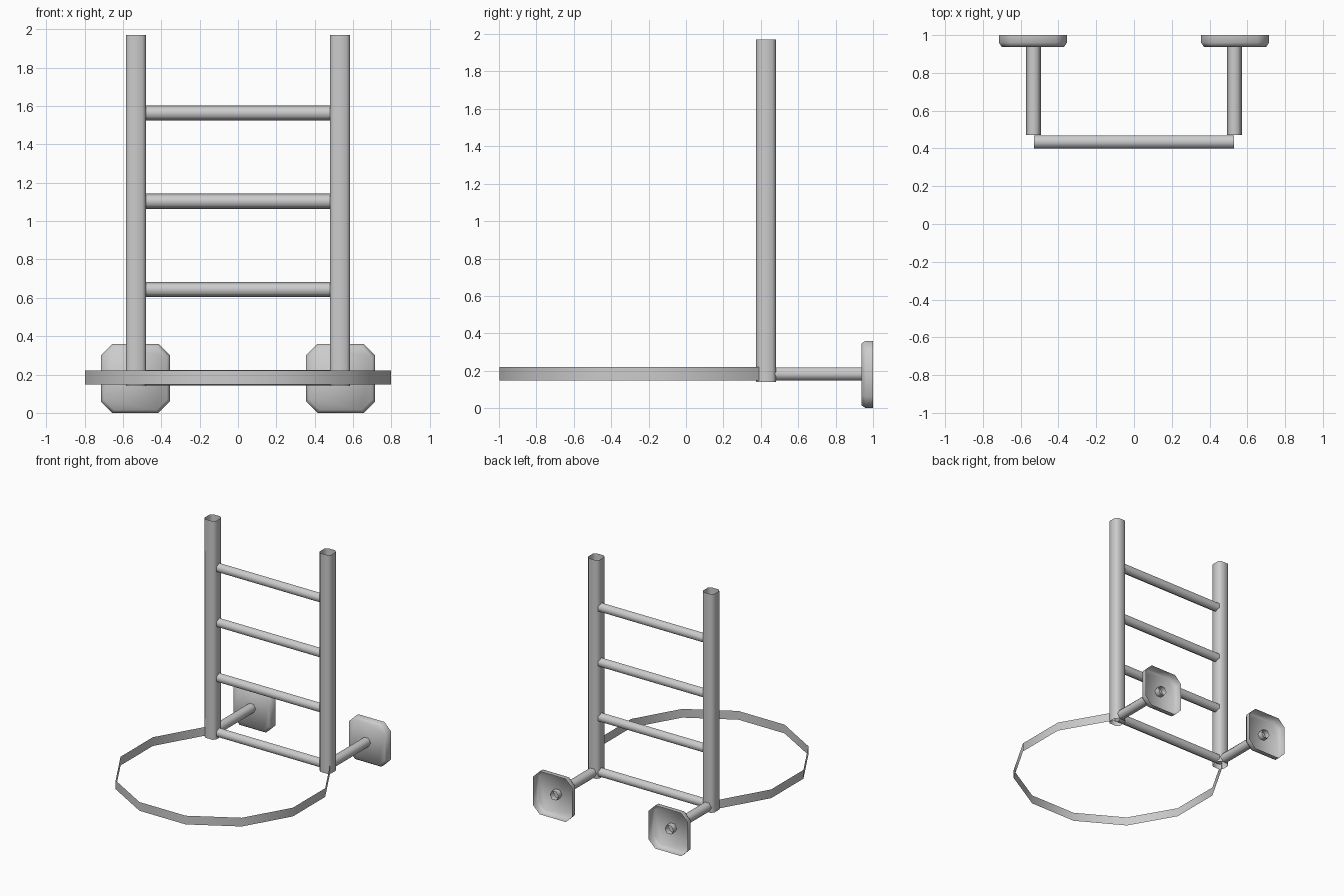
import bpy, math
from mathutils import Vector

if "Cube" in bpy.data.objects:
    bpy.data.objects.remove(bpy.data.objects["Cube"])


def make(name, rings, closed=True, cap_first=False):
    """Skin a list of equal-length point rings."""
    n = len(rings[0])
    verts = [p for ring in rings for p in ring]
    faces = []
    for r in range(len(rings) - 1):
        for i in range(n if closed else n - 1):
            j = (i + 1) % n
            faces.append((r * n + i, r * n + j, (r + 1) * n + j, (r + 1) * n + i))
    if cap_first:
        faces.append(tuple(reversed(range(n))))
    mesh = bpy.data.meshes.new(name)
    mesh.from_pydata(verts, [], faces)
    obj = bpy.data.objects.new(name, mesh)
    bpy.context.collection.objects.link(obj)
    bpy.ops.object.select_all(action='DESELECT')
    obj.select_set(True)
    bpy.context.view_layer.objects.active = obj
    bpy.ops.object.shade_smooth_by_angle(angle=math.radians(62))
    return obj


def chamfered(h, c):
    """Square outline of half-size h with corners cut by c, counter-clockwise."""
    k = h - c
    return [(h, -k), (h, k), (k, h), (-k, h), (-h, k), (-h, -k), (-k, -h), (k, -h)]


def hexagon(r):
    return [(r * math.cos(i * math.pi / 3), r * math.sin(i * math.pi / 3)) for i in range(6)]


POST_X, POST_Y, LOW_Z = 0.532, 0.428, 0.183

for side, s in (("left", -1), ("right", 1)):
    # Upright: open tube with cut corners
    make(side + "_upright", [[(s * POST_X + a, POST_Y + b, z) for a, b in chamfered(0.053, 0.02)]
                             for z in (0.14, 1.97)])
    # Open hexagonal axle running back through the foot plate
    make(side + "_axle", [[(s * POST_X + a, y, LOW_Z + b) for a, b in reversed(hexagon(0.04))]
                          for y in (0.47, 0.985)][::-1][::-1])
    # Dished foot plate, open at the back
    make(side + "_foot_plate",
         [[(s * 0.535 + a, y, 0.18 + b) for a, b in reversed(chamfered(h, c))]
          for y, h, c in ((0.938, 0.165, 0.055), (0.96, 0.18, 0.06), (1.0, 0.18, 0.06))],
         cap_first=True)

# Rungs: open hexagonal tubes between the uprights
for i in range(4):
    z = LOW_Z + 0.46 * i
    make(f"rung_{i + 1}", [[(x, 0.435 + b, z + a) for a, b in reversed(hexagon(0.04))]
                           for x in (-0.53, 0.53)])

# Front hoop: thin band along most of a 12-sided ring
R = 0.826
path = [(R * math.sin(math.radians(a)), -0.2 - R * math.cos(math.radians(a)))
        for a in range(-135, 136, 30)]
path = [(-0.55, 0.42)] + path + [(0.55, 0.42)]
make("front_hoop", [[(x, y, z) for x, y in path] for z in (0.147, 0.22)], closed=False)
